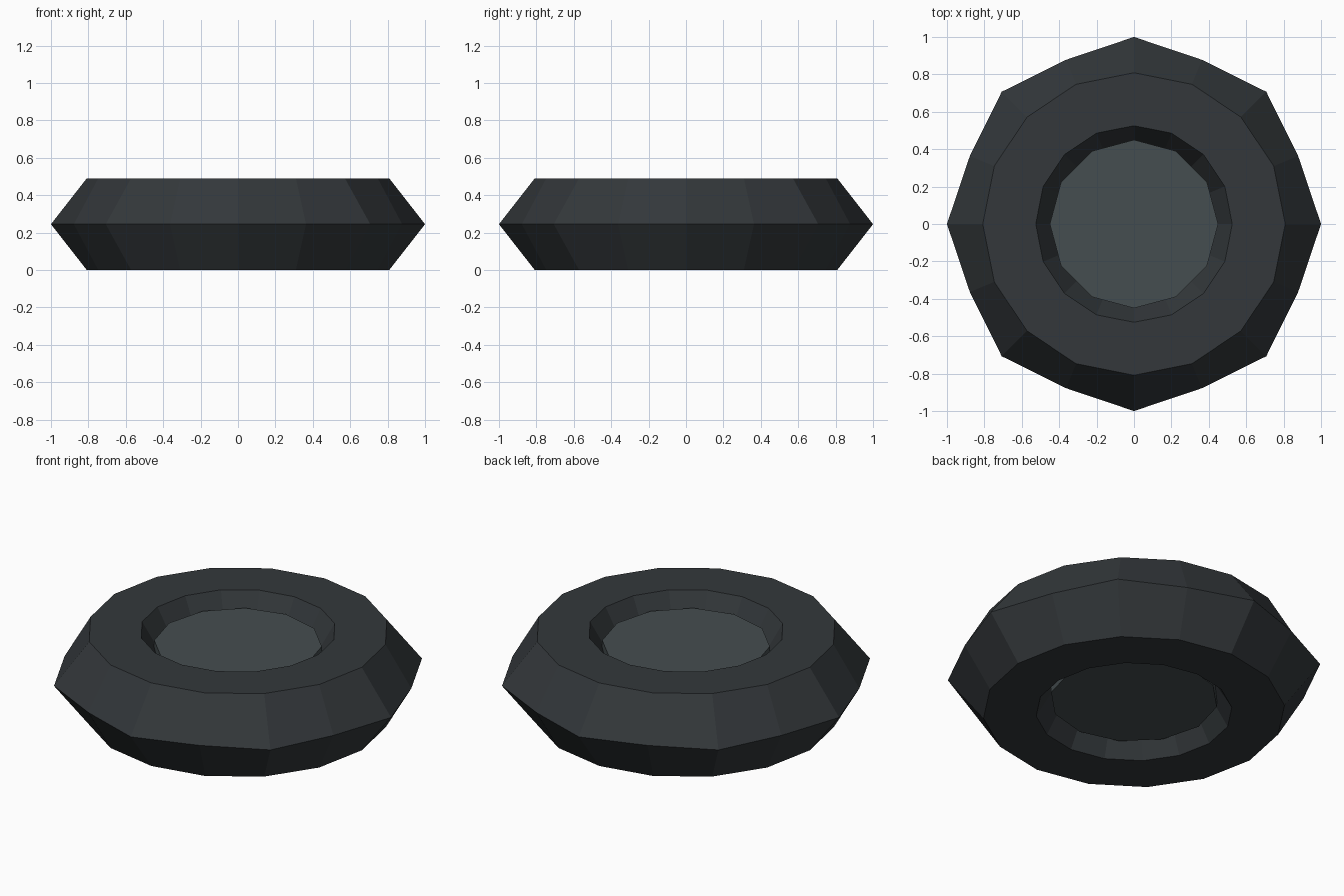
import bpy
import math

if "Cube" in bpy.data.objects:
    bpy.data.objects.remove(bpy.data.objects["Cube"])

MID = 0.245  # half of the ring height


def paint(obj, name, color):
    mat = bpy.data.materials.new(name)
    mat.diffuse_color = color
    mat.use_nodes = True
    mat.node_tree.nodes["Principled BSDF"].inputs["Base Color"].default_value = mat.diffuse_color
    obj.data.materials.append(mat)


# Outer ring: low-poly torus with a hexagonal section
bpy.ops.mesh.primitive_torus_add(major_segments=16, minor_segments=6,
                                 major_radius=0.667, minor_radius=0.283,
                                 location=(0, 0, MID))
ring = bpy.context.object
ring.name = "outer_ring"
paint(ring, "dark_rubber", (0.033, 0.039, 0.043, 1))

# Pull every second vertex of the outer edge out into a tread point
for v in ring.data.vertices:
    r = math.hypot(v.co.x, v.co.y)
    step = round(math.atan2(v.co.y, v.co.x) / (math.pi / 8))
    if r > 0.9 and step % 2 == 0:
        v.co.x /= r
        v.co.y /= r

# Hub disc filling the hole, set in from both faces
bpy.ops.mesh.primitive_cylinder_add(vertices=12, radius=0.45, depth=0.34,
                                    location=(0, 0, MID))
hub = bpy.context.object
hub.name = "hub_disc"
paint(hub, "grey_hub", (0.06, 0.075, 0.08, 1))
